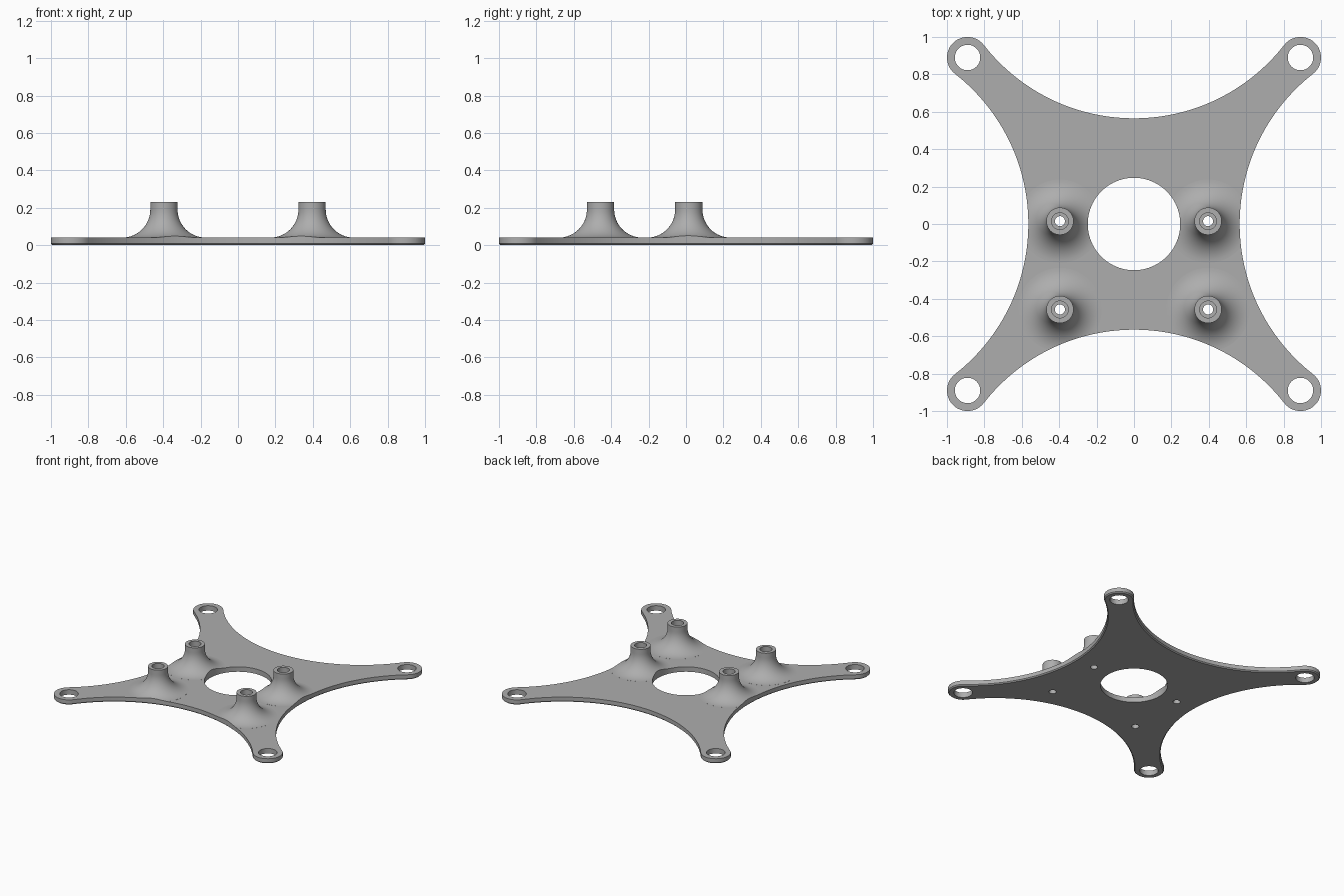
import bpy, bmesh
from math import sin, cos, pi, atan2, radians

cube = bpy.data.objects.get("Cube")
if cube:
    bpy.data.objects.remove(cube)

THICK, TOP = 0.04, 0.23
LUG, LUG_R, LUG_HOLE = 0.89, 0.11, 0.068
WAIST, CHAMFER = 0.565, 0.008
BOSS_R, FILLET = 0.073, 0.15
BOSSES = [(sx * 0.396, y) for sx in (-1, 1) for y in (0.015, -0.457)]

grey = bpy.data.materials.new("plain grey")
grey.use_nodes = True
colour = (0.42, 0.42, 0.42, 1)
grey.diffuse_color = colour
grey.node_tree.nodes["Principled BSDF"].inputs["Base Color"].default_value = colour


def make_object(name, bm):
    mesh = bpy.data.meshes.new(name)
    bm.to_mesh(mesh)
    bm.free()
    mesh.materials.append(grey)
    ob = bpy.data.objects.new(name, mesh)
    bpy.context.collection.objects.link(ob)
    return ob


def skin(bm, rings):
    """Closed solid through a rising stack of counter-clockwise rings."""
    rows = [[bm.verts.new(p) for p in ring] for ring in rings]
    n = len(rows[0])
    for a, b in zip(rows, rows[1:]):
        for i in range(n):
            j = (i + 1) % n
            bm.faces.new((a[i], a[j], b[j], b[i]))
    bm.faces.new(rows[0][::-1])
    bm.faces.new(rows[-1])


def lathe(bm, profile, centre, sides=64):
    cx, cy = centre
    turns = [2 * pi * i / sides for i in range(sides)]
    skin(bm, [[(cx + r * cos(t), cy + r * sin(t), z) for t in turns] for r, z in profile])


def outline(inset):
    """Rounded lugs joined by concave arcs tangent to them."""
    k = WAIST - LUG_R
    c = (2 * LUG ** 2 - k ** 2) / (2 * (LUG - k))    # centre of the concave arc
    half = atan2(LUG, c - LUG)                       # half sweep of the concave arc
    lug_r, arc_r = LUG_R - inset, c - WAIST + inset
    side = []
    for i in range(25):
        t = -half + (pi / 2 + 2 * half) * i / 24
        side.append((LUG + lug_r * cos(t), LUG + lug_r * sin(t)))
    for i in range(1, 64):
        t = half - 2 * half * i / 64
        side.append((arc_r * sin(t), c - arc_r * cos(t)))
    quarters = [(1, 0), (0, 1), (-1, 0), (0, -1)]
    return [(x * ca - y * sa, x * sa + y * ca) for ca, sa in quarters for x, y in side]


def boolean(target, tool, operation):
    mod = target.modifiers.new(operation, 'BOOLEAN')
    mod.operation, mod.object, mod.solver = operation, tool, 'EXACT'
    bpy.context.view_layer.objects.active = target
    bpy.context.view_layer.update()
    bpy.ops.object.modifier_apply(modifier=mod.name)
    bpy.data.objects.remove(tool)


# Base slab, trimmed to the outline later
bm = bmesh.new()
skin(bm, [[(x, y, z) for x, y in ((-1.2, -1.2), (1.2, -1.2), (1.2, 1.2), (-1.2, 1.2))]
          for z in (-0.1, THICK)])
plate = make_object("mounting_plate", bm)

# Standoffs flaring into the plate
flare_r = BOSS_R + FILLET
flare = [(flare_r - FILLET * sin(t), THICK + 0.0003 + FILLET * (1 - cos(t)))
         for t in (pi / 2 * i / 16 for i in range(17))]
bm = bmesh.new()
for centre in BOSSES:
    lathe(bm, [(flare_r, -0.05)] + flare + [(BOSS_R, TOP)], centre)
boolean(plate, make_object("standoffs", bm), 'UNION')

# Four-armed outline with a chamfered lower edge
bm = bmesh.new()
skin(bm, [[(x, y, z) for x, y in outline(inset)]
          for inset, z in ((CHAMFER, 0), (0, CHAMFER), (0, 0.4))])
boolean(plate, make_object("outline_trim", bm), 'INTERSECT')

# Centre opening, lug holes and stepped standoff bores
bm = bmesh.new()
lathe(bm, [(0.247, -0.2), (0.247, 0.4)], (0, 0), 96)
for sx in (-1, 1):
    for sy in (-1, 1):
        lathe(bm, [(LUG_HOLE, -0.2), (LUG_HOLE, 0.4)], (sx * LUG, sy * LUG), 48)
for centre in BOSSES:
    lathe(bm, [(0.027, -0.2), (0.027, 0.1), (0.045, 0.1), (0.045, 0.4)], centre, 32)
boolean(plate, make_object("hole_cutters", bm), 'DIFFERENCE')

bpy.ops.object.select_all(action='DESELECT')
plate.select_set(True)
bpy.context.view_layer.objects.active = plate
bpy.ops.object.shade_smooth_by_angle(angle=radians(30))
